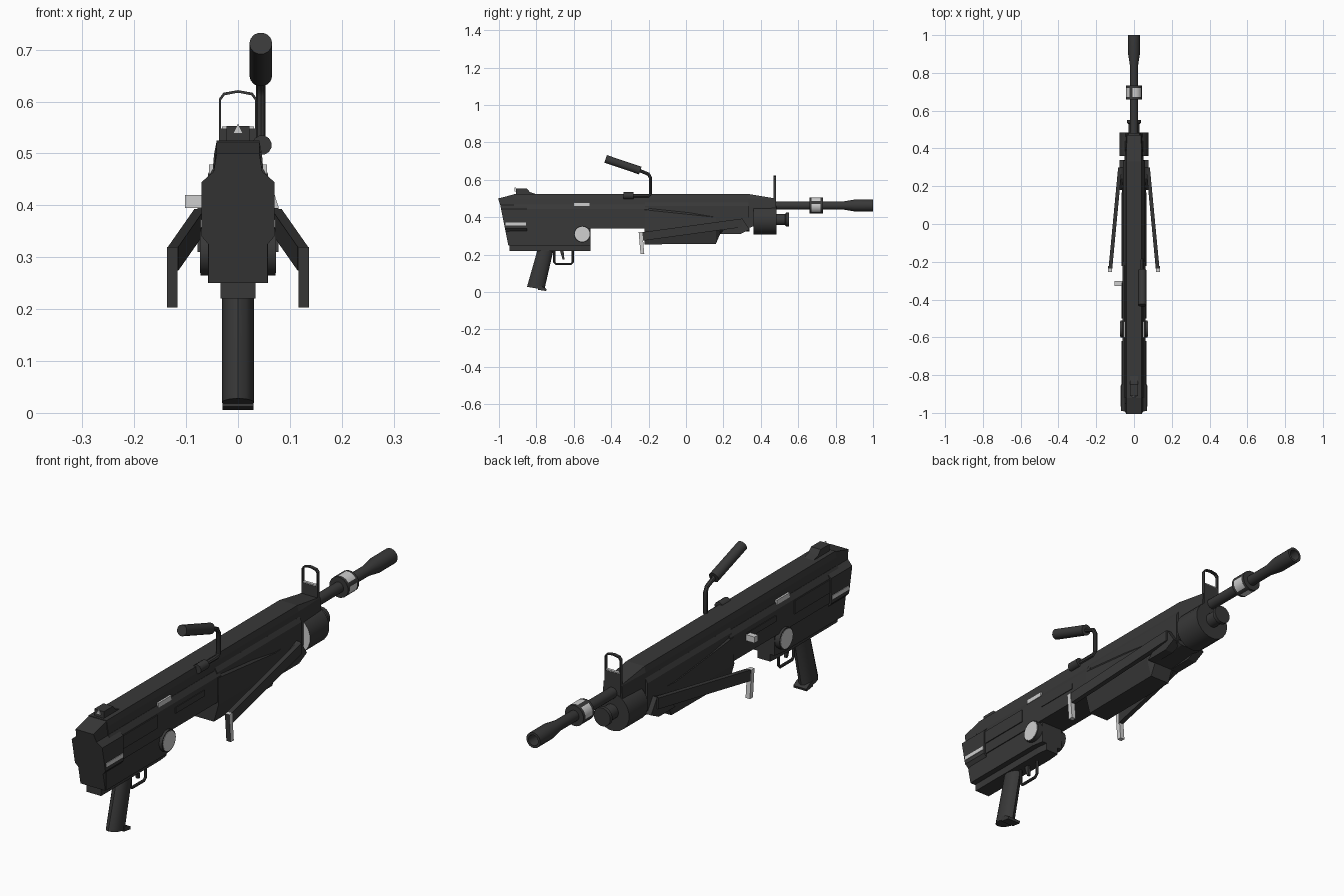
import bpy, bmesh, math
from mathutils import Vector

if "Cube" in bpy.data.objects:
    bpy.data.objects.remove(bpy.data.objects["Cube"], do_unlink=True)


def material(name, value):
    m = bpy.data.materials.new(name)
    m.use_nodes = True
    colour = (value, value, value, 1)
    m.diffuse_color = colour
    m.node_tree.nodes["Principled BSDF"].inputs["Base Color"].default_value = colour
    return m


DARK = material("dark gunmetal", 0.04)
LIGHT = material("light metal", 0.62)


def skin(name, rings, mat=DARK, closed=False, smooth=False, pick=None):
    """Join matching rings of points; cap the ends, or close into a loop."""
    bm = bmesh.new()
    loops = [[bm.verts.new(p) for p in ring] for ring in rings]
    pairs = list(zip(loops, loops[1:])) + ([(loops[-1], loops[0])] if closed else [])
    for a, b in pairs:
        n = len(a)
        for i in range(n):
            bm.faces.new((a[i], a[(i + 1) % n], b[(i + 1) % n], b[i]))
    if not closed:
        bm.faces.new(loops[0])
        bm.faces.new(loops[-1])
    bmesh.ops.recalc_face_normals(bm, faces=bm.faces)
    if pick:
        for f in bm.faces:
            f.material_index = int(pick(f.normal, f.calc_center_median()))
    me = bpy.data.meshes.new(name)
    bm.to_mesh(me)
    bm.free()
    me.materials.append(mat)
    if pick:
        me.materials.append(LIGHT)
    ob = bpy.data.objects.new(name, me)
    bpy.context.collection.objects.link(ob)
    if smooth:
        bpy.ops.object.select_all(action="DESELECT")
        bpy.context.view_layer.objects.active = ob
        ob.select_set(True)
        bpy.ops.object.shade_smooth_by_angle(angle=math.radians(40))
    return ob


def hull(name, half, stations, slant=0):
    """Symmetric half section (x, z) swept along y; station = y, x scale, z top, z bottom."""
    outline = half + [(-x, z) for x, z in reversed(half)]
    rings = []
    for k, (y, sx, top, low) in enumerate(stations):
        lean = slant if k == 0 else 0
        rings.append([(x * sx, y + lean * (0.5 - z), min(max(z, low), top)) for x, z in outline])
    return skin(name, rings)


def plate(name, outline, x0, x1, mat=DARK):
    """Side outline (y, z) given thickness in x."""
    return skin(name, [[(x, y, z) for y, z in outline] for x in (x0, x1)], mat)


def box(name, x, y, z, mat=DARK):
    return plate(name, [(y[0], z[0]), (y[1], z[0]), (y[1], z[1]), (y[0], z[1])], x[0], x[1], mat)


def turned(name, steps, x=0, z=0, sides=16, closed=False, pick=None):
    """Lathe along y from (y, radius) steps."""
    angles = [math.tau * (i + 0.5) / sides for i in range(sides)]
    rings = [[(x + r * math.cos(a), y, z + r * math.sin(a)) for a in angles] for y, r in steps]
    return skin(name, rings, closed=closed, smooth=True, pick=pick)


def rod(name, path, r, sides=8, mat=DARK, closed=False, pick=None):
    """Round rod along a path lying in a plane of constant x, or straight along x."""
    pts = [Vector(p) for p in path]
    rings, n = [], len(path)
    for i, p in enumerate(pts):
        before = pts[i - 1] if i or closed else p
        after = pts[(i + 1) % n] if i < n - 1 or closed else p
        t = (after - before).normalized()
        u = Vector((0, 1, 0)) if abs(t.x) > 0.9 else Vector((1, 0, 0))
        v = t.cross(u)
        rings.append([p + r * (u * math.cos(math.tau * k / sides) + v * math.sin(math.tau * k / sides))
                      for k in range(sides)])
    return skin(name, rings, mat, closed, True, pick)


# Receiver and stock
hull("upper_receiver", [(0.041, 0.525), (0.046, 0.5), (0.05, 0.455), (0.05, 0.34)],
     [(-0.92, 1, 0.525, 0.34), (0.33, 1, 0.525, 0.34), (0.48, 0.9, 0.5, 0.4)])
hull("receiver_side_housing", [(0.05, 0.468), (0.062, 0.445), (0.062, 0.34)],
     [(-0.92, 1, 0.468, 0.34), (-0.2, 1, 0.468, 0.34)])
hull("stock_end", [(0.041, 0.525), (0.047, 0.465), (0.07, 0.445), (0.07, 0.34), (0.057, 0.325), (0.057, 0.25)],
     [(-1, 1, 0.5, 0.25), (-0.91, 1, 0.525, 0.25), (-0.85, 1, 0.525, 0.25)], slant=0.2)
hull("lower_housing", [(0.058, 0.345), (0.058, 0.25), (0.034, 0.25), (0.034, 0.22)],
     [(-0.945, 1, 0.345, 0.22), (-0.56, 1, 0.345, 0.22), (-0.51, 0.85, 0.345, 0.22)])
hull("front_cover", [(0.048, 0.478), (0.058, 0.46), (0.058, 0.33)],
     [(-0.22, 1, 0.478, 0.33), (0.335, 1, 0.478, 0.33)])

# Forend below the barrel
hull("forend", [(0.05, 0.465), (0.063, 0.44), (0.066, 0.33), (0.045, 0.255)],
     [(-0.222, 1, 0.465, 0.255), (0.16, 1, 0.4, 0.258), (0.182, 0.95, 0.4, 0.31), (0.34, 0.8, 0.4, 0.325)])

# Panels, strips and bosses on both sides
for s, side in ((1, "left"), (-1, "right")):
    box(side + "_stock_strip", (s * 0.066, s * 0.0725), (-0.965, -0.855), (0.357, 0.373), LIGHT)
    box(side + "_upper_strip", (s * 0.045, s * 0.056), (-0.6, -0.515), (0.46, 0.479), LIGHT)
    box(side + "_panel", (s * 0.06, s * 0.065), (-0.5, -0.31), (0.4, 0.425))
    box(side + "_stock_rail", (s * 0.05, s * 0.066), (-0.86, -0.62), (0.385, 0.44))
    rod(side + "_round_boss", [(s * 0.04, -0.555, 0.31), (s * 0.072, -0.555, 0.31)], 0.045, 20)
    rod(side + "_boss_disc", [(s * 0.07, -0.555, 0.31), (s * 0.0735, -0.555, 0.31)], 0.04, 20, LIGHT)
    # Folded bipod leg, hinge and foot
    leg = []
    for x, y, z in ((0.074, 0.3, 0.37), (0.125, -0.235, 0.297)):
        leg.append([(s * (x + dx), y, z + dz)
                    for dx, dz in ((-0.01, -0.023), (0.01, -0.023), (0.01, 0.023), (-0.01, 0.023))])
    skin(side + "_bipod_leg", leg)
    foot = [[(s * x, y + dy, z) for x, dy in ((0.117, -0.01), (0.137, -0.01), (0.137, 0.01), (0.117, 0.01))]
            for y, z in ((-0.243, 0.32), (-0.233, 0.203))]
    skin(side + "_bipod_foot", foot, pick=lambda n, c: n.y > -0.5)
    plate(side + "_bipod_hinge", [(0.18, 0.31), (0.29, 0.31), (0.34, 0.335), (0.3, 0.395), (0.24, 0.37)],
          s * 0.04, s * 0.078)

# Gas block, regulator, barrel and muzzle
turned("gas_block", [(0.36, 0.079), (0.485, 0.079)], z=0.385, sides=20, pick=lambda n, c: n.y < -0.5)
turned("gas_regulator", [(0.48, 0.03), (0.53, 0.03), (0.535, 0.038), (0.55, 0.038)], z=0.387)
turned("barrel", [(0.45, 0.022), (0.84, 0.022), (0.9, 0.032), (1, 0.032), (1, 0.022), (0.93, 0.018), (0.45, 0.018)],
       z=0.463, closed=True)
turned("barrel_collar", [(0.66, 0.036), (0.66, 0.043), (0.672, 0.043), (0.72, 0.043), (0.732, 0.043), (0.732, 0.036)],
       z=0.463, sides=16,
       pick=lambda n, c: abs(n.y) < 0.5 and 0.68 < c.y < 0.71
       and int(math.atan2(c.z - 0.463, c.x) % math.tau / math.tau * 16 + 0.5) % 4 != 1)

# Front sight: solid plate below, arched hoop above
box("front_sight_plate", (-0.037, 0.037), (0.468, 0.482), (0.44, 0.548))
box("front_sight_floor", (-0.031, 0.031), (0.469, 0.481), (0.547, 0.552), LIGHT)
arch = [(0.037, 0.54), (0.037, 0.605), (0.028, 0.617), (0, 0.622)]
inner = [(0.033, 0.54), (0.033, 0.602), (0.026, 0.612), (0, 0.617)]
whole = [c + [(-x, z) for x, z in reversed(c[:-1])] for c in (arch, inner)]
skin("front_sight_hoop", [[(a[0], 0.468, a[1]), (a[0], 0.482, a[1]), (b[0], 0.482, b[1]), (b[0], 0.468, b[1])]
                          for a, b in zip(*whole)])

# Rear sight with a pale aiming triangle
plate("rear_sight", [(-0.91, 0.51), (-0.91, 0.553), (-0.85, 0.553), (-0.835, 0.535), (-0.79, 0.52)], -0.022, 0.022)
skin("rear_sight_mark", [[(-0.01, y, 0.538), (0.01, y, 0.538), (0, y, 0.558)] for y in (-0.916, -0.909)], LIGHT)

# Folding carry handle
turned("handle_pivot", [(-0.335, 0.019), (-0.28, 0.019)], x=0.046, z=0.516, sides=12)
rod("handle_post", [(0.044, -0.3, 0.515), (0.044, -0.2, 0.515), (0.044, -0.19, 0.525), (0.044, -0.19, 0.61),
                    (0.044, -0.2, 0.63), (0.044, -0.26, 0.655)], 0.009)
rod("handle_grip", [(0.044, -0.245, 0.65), (0.044, -0.43, 0.712)], 0.022, 14)

# Pistol grip: oval section with a toe at the base
def oval(y, z, depth, tilt):
    return [(0.031 * math.cos(a), y + depth * math.sin(a), z + tilt * math.sin(a))
            for a in (math.tau * k / 12 for k in range(12))]


skin("pistol_grip", [oval(-0.745, 0.25, 0.042, 0), oval(-0.8, 0.035, 0.046, -0.008),
                     oval(-0.802, 0.02, 0.048, -0.008)], smooth=True)
plate("grip_toe", [(-0.79, 0.035), (-0.79, 0.012), (-0.748, 0.006), (-0.745, 0.016), (-0.765, 0.028)], -0.03, 0.03)

# Trigger guard and trigger
rod("trigger_guard", [(0, -0.705, 0.225), (0, -0.705, 0.16), (0, -0.695, 0.15), (0, -0.615, 0.15),
                      (0, -0.605, 0.16), (0, -0.605, 0.225)], 0.006)
plate("trigger", [(-0.675, 0.225), (-0.66, 0.175), (-0.65, 0.175), (-0.655, 0.225)], -0.006, 0.006)

# Charging handle on the right
box("charging_handle", (-0.102, -0.06), (-0.327, -0.303), (0.395, 0.42), LIGHT)
